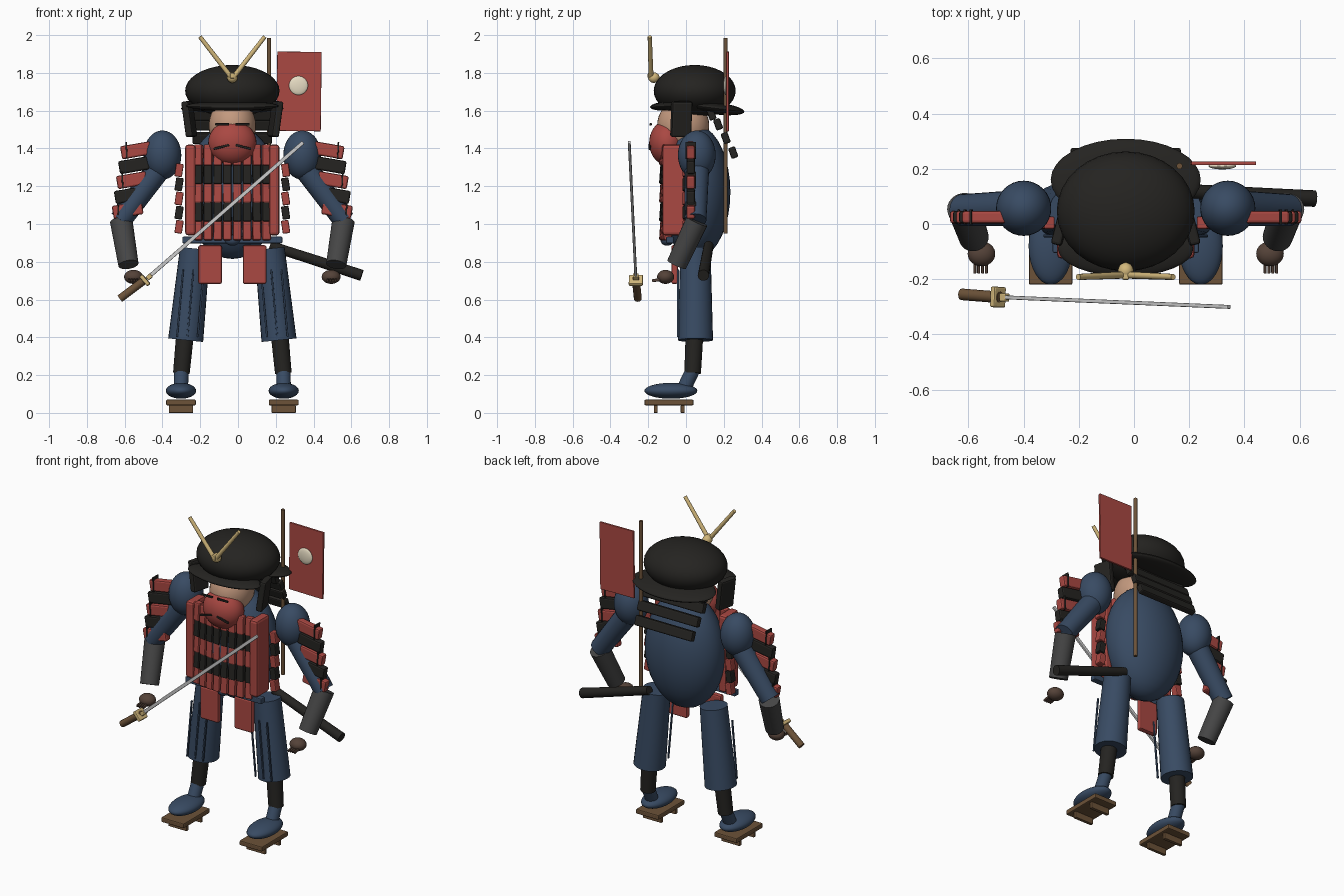
import bpy, bmesh, math
from mathutils import Vector, Euler

if "Cube" in bpy.data.objects:
    bpy.data.objects.remove(bpy.data.objects["Cube"])

CX = -0.03  # body centre line (the model is centred by its bounding box)

def mat(name, r, g, b):
    m = bpy.data.materials.new(name)
    m.diffuse_color = (r, g, b, 1)
    m.use_nodes = True
    m.node_tree.nodes["Principled BSDF"].inputs["Base Color"].default_value = m.diffuse_color
    return m

RED = mat("lacquer_red", .40, .065, .055)
BLACK = mat("lacquer_black", .018, .017, .015)
BLUE = mat("cloth_blue", .04, .07, .125)
BROWN = mat("wood_brown", .15, .085, .04)
GLOVE = mat("glove_brown", .09, .055, .04)
GREY = mat("sleeve_grey", .06, .06, .06)
GOLD = mat("gold", .65, .48, .2)
SKIN = mat("skin", .55, .32, .21)
STEEL = mat("steel", .6, .6, .6)
CREAM = mat("cream", .8, .72, .55)

def finish(name, bm, loc, rot, m, smooth):
    me = bpy.data.meshes.new(name)
    for f in bm.faces:
        f.smooth = smooth
    if smooth:  # keep hard rims sharp
        for e in bm.edges:
            if len(e.link_faces) == 2 and e.calc_face_angle() > math.radians(40):
                e.smooth = False
    bm.to_mesh(me)
    bm.free()
    o = bpy.data.objects.new(name, me)
    o.location = (loc[0] + CX, loc[1], loc[2])
    o.rotation_euler = rot
    me.materials.append(m)
    bpy.context.collection.objects.link(o)
    return o

def ell(name, c, r, m, rot=(0, 0, 0)):
    bm = bmesh.new()
    bmesh.ops.create_uvsphere(bm, u_segments=32, v_segments=18, radius=1)
    bmesh.ops.scale(bm, vec=r, verts=bm.verts)
    return finish(name, bm, c, rot, m, True)

def box(name, c, size, m, rot=(0, 0, 0), bev=.006):
    bm = bmesh.new()
    bmesh.ops.create_cube(bm, size=1)
    bmesh.ops.scale(bm, vec=size, verts=bm.verts)
    o = finish(name, bm, c, rot, m, False)
    if bev:
        b = o.modifiers.new("bevel", 'BEVEL')
        b.width, b.segments = min(bev, min(size) * .4), 2
    return o

def rod(name, p, q, r1, r2, m, n=24):
    p, q = Vector(p), Vector(q)
    bm = bmesh.new()
    bmesh.ops.create_cone(bm, cap_ends=True, segments=n, radius1=r1, radius2=r2, depth=(q - p).length)
    return finish(name, bm, (p + q) / 2, (q - p).to_track_quat('Z', 'Y').to_euler(), m, True)

# torso and cuirass rows
ell("torso", (0, .05, 1.17), (.25, .185, .355), BLUE)
for row in range(5):
    for i in range(8):
        x = (i - 3.5) * .051
        box("cuirass_plate", (x, -.118 + .7 * x * x, 1.365 - row * .099),
            (.045, .042, .112), RED if row % 2 == 0 else BLACK, (math.radians(-4), 0, x * 1.2), .008)
box("belt", (0, -.085, .915), (.53, .04, .035), BLUE)
ell("belt_knot", (0, -.1, .915), (.04, .035, .03), BLUE)

for s in (-1, 1):
    # side slab, hip plate and flank scales
    box("cuirass_side", (s * .222, -.06, 1.18), (.055, .13, .48), RED, bev=.015)
    box("hip_plate", (s * .118, -.06, .785), (.125, .035, .205), RED, bev=.01)
    for k in range(5):
        box("flank_scale", (s * .282, .005, 1.285 - k * .075), (.04, .045, .07),
            RED if k % 2 == 0 else BLACK, (0, s * -.15, 0))

    # sandal
    box("sandal_sole", (s * .272, -.09, .055), (.158, .26, .03), BROWN)
    for y in (-.16, -.018):
        box("sandal_tooth", (s * .272, y, .02), (.128, .02, .04), BROWN, bev=.003)

    # foot and leg
    ell("foot", (s * .272, -.08, .117), (.08, .14, .042), BLUE)
    rod("ankle", (s * .272, -.01, .13), (s * .27, .035, .225), .038, .038, BLUE)
    rod("shin_guard", (s * .27, .035, .21), (s * .25, .045, .42), .044, .047, BLACK)
    rod("trouser_leg", (s * .247, .05, .385), (s * .197, .05, .87), .093, .08, BLUE)
    for d in (-.055, 0, .055):
        box("trouser_pleat", (s * .222 + d, -.043, .58), (.009, .011, .36), BLUE,
            (0, s * -.09, 0), .002)

    # arm
    ell("shoulder", (s * .37, .057, 1.365), (.1, .1, .13), BLUE)
    rod("upper_arm", (s * .40, .057, 1.28), (s * .592, .05, 1.02), .065, .058, BLUE)
    rod("forearm", (s * .588, .058, 1.015), (s * .55, -.05, .785), .06, .054, GREY)
    ell("hand", (s * .523, -.108, .72), (.05, .045, .037), GLOVE)
    for f in range(4):
        box("finger", (s * (.505 + f * .014), -.155, .703), (.011, .05, .016), GLOVE, (.15, 0, 0), .004)

    # hanging shoulder guard
    for k in range(5):
        x, z = .51 + k * .011, 1.39 - k * .079
        box("shoulder_guard_plate", (s * x, .025, z), (.16, .045, .07),
            RED if k % 2 == 0 else BLACK, (0, s * .17, 0), .01)
        if k % 2 == 0:
            box("shoulder_guard_cord", (s * (x + .05), .025, z), (.008, .055, .09), BLACK, (0, s * .05, 0), .002)

    # eyes, moustache, cheek flap, crest horn
    box("eye_slit", (s * .054, -.187, 1.528), (.075, .012, .012), BLACK, bev=.003)
    box("moustache", (s * .058, -.192, 1.408), (.085, .012, .012), BLACK, (0, s * .25, 0), .003)
    box("cheek_flap", (s * .228, -.025, 1.555), (.04, .11, .19), BLACK, (0, s * .14, s * .25), .01)
    rod("crest_horn", (s * .008, -.185, 1.78), (s * .172, -.192, 1.992), .013, .011, GOLD, 12)

# head and mask
ell("head", (0, -.015, 1.52), (.125, .138, .145), SKIN)
ell("face_mask", (0, -.1, 1.43), (.128, .095, .118), RED)

# helmet with brims and neck guard slats
ell("helmet_bowl", (0, .046, 1.705), (.25, .217, .137), BLACK)
ell("helmet_brim_front", (0, -.09, 1.625), (.245, .1, .025), BLACK, (.06, 0, 0))
ell("helmet_brim_back", (0, .16, 1.612), (.272, .15, .032), BLACK, (-.12, 0, 0))
for k, (y, z) in enumerate([(.135, 1.58), (.17, 1.528), (.21, 1.455), (.25, 1.378)]):
    box("neck_guard_slat", (0, y, z), (.44 - abs(k - 1) * .02, .038, .06), BLACK, (.35, 0, 0), .008)
ell("crest_knob", (0, -.17, 1.775), (.028, .03, .028), GOLD)
box("crest_mount", (0, -.18, 1.785), (.025, .045, .03), GOLD)

# back banner
rod("banner_pole", (.195, .21, .95), (.195, .21, 1.985), .011, .011, BROWN, 12)
box("banner_cloth", (.353, .22, 1.702), (.235, .014, .42), RED, (0, .012, 0), .003)
ell("banner_disc", (.35, .21, 1.733), (.05, .012, .05), CREAM)

# drawn sword held across the front
rod("sword_grip", (-.595, -.255, .605), (-.455, -.266, .71), .021, .021, BROWN, 12)
axis = Vector((.82, -.035, .715))
guard_rot = axis.to_track_quat('Z', 'Y').to_euler()
box("sword_guard", (-.463, -.265, .702), (.075, .065, .022), GOLD, guard_rot, .006)
box("sword_collar", (-.44, -.266, .72), (.03, .025, .03), GOLD, guard_rot, .004)
mid = Vector((-.035, -.283, 1.075))
box("sword_blade", mid, (.014, .02, axis.length), STEEL, guard_rot, .003)

# scabbard on the hip
rod("scabbard", (.2, .12, .885), (.685, .092, .728), .026, .03, BLACK, 20)
